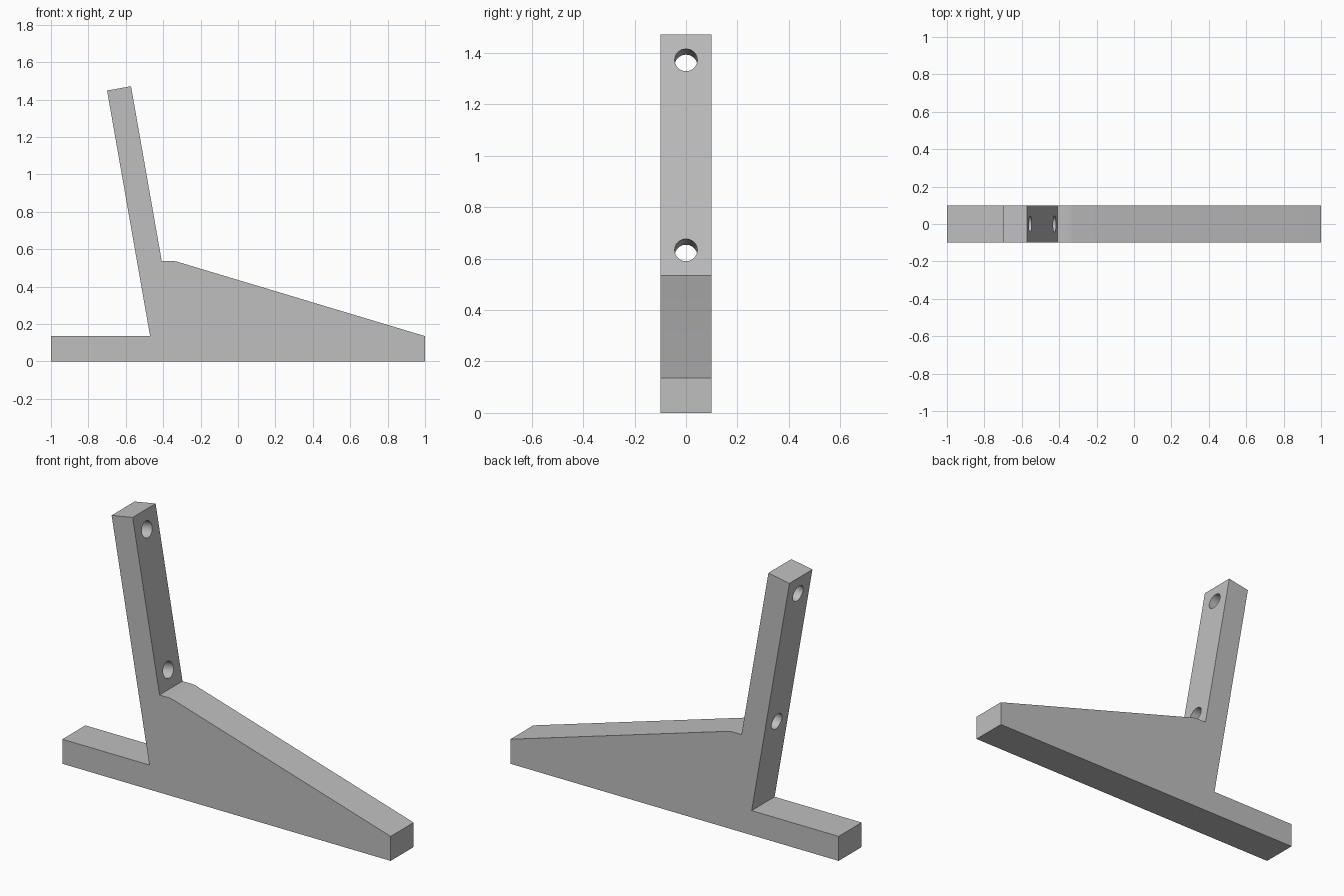
import bpy, bmesh, math
from mathutils import Vector

if "Cube" in bpy.data.objects:
    bpy.data.objects.remove(bpy.data.objects["Cube"])

DEPTH = 0.2
HOLE_RADIUS = 0.044

grey = bpy.data.materials.new("light_grey")
grey.diffuse_color = (0.52, 0.52, 0.53, 1)
grey.use_nodes = True
grey.node_tree.nodes["Principled BSDF"].inputs["Base Color"].default_value = grey.diffuse_color

# Side outline: long foot, sloping gusset, leaning post, short heel
outline = [(-1, 0), (1, 0), (1, 0.135), (-0.325, 0.533), (-0.345, 0.537),
           (-0.408, 0.537), (-0.572, 1.471), (-0.70, 1.448),
           (-0.47, 0.135), (-1, 0.135)]

bm = bmesh.new()
face = bm.faces.new([bm.verts.new((x, -DEPTH / 2, z)) for x, z in outline])
ext = bmesh.ops.extrude_face_region(bm, geom=[face])
bmesh.ops.translate(bm, vec=(0, DEPTH, 0),
                    verts=[v for v in ext["geom"] if isinstance(v, bmesh.types.BMVert)])
bmesh.ops.recalc_face_normals(bm, faces=bm.faces)
mesh = bpy.data.meshes.new("support_stand")
bm.to_mesh(mesh)
bm.free()
stand = bpy.data.objects.new("support_stand", mesh)
bpy.context.collection.objects.link(stand)
mesh.materials.append(grey)

# Two screw holes, square to the leaning post
post_dir = Vector((-0.572 + 0.408, 0, 1.471 - 0.537)).normalized()
lean = math.atan2(-post_dir.x, post_dir.z)
bpy.context.view_layer.objects.active = stand
for name, z in (("upper_hole_cutter", 1.372), ("lower_hole_cutter", 0.633)):
    x = -0.408 + (z - 0.537) * post_dir.x / post_dir.z
    bpy.ops.mesh.primitive_cylinder_add(vertices=48, radius=HOLE_RADIUS, depth=0.5,
                                        location=(x, 0, z),
                                        rotation=(0, math.pi / 2 - lean, 0))
    cutter = bpy.context.object
    cutter.name = name
    cutter.data.materials.append(grey)
    # keep the cutter centred in the post so it clears the gusset
    cutter.location -= Vector((post_dir.z, 0, -post_dir.x)) * 0.065
    cutter.hide_render = True
    cutter.hide_set(True)
    cut = stand.modifiers.new(name, 'BOOLEAN')
    cut.operation = 'DIFFERENCE'
    cut.solver = 'EXACT'
    cut.object = cutter

# Apply the cuts, then smooth the hole walls and the soft bend of the gusset
bpy.ops.object.select_all(action='DESELECT')
stand.select_set(True)
bpy.context.view_layer.objects.active = stand
for mod in list(stand.modifiers):
    bpy.ops.object.modifier_apply(modifier=mod.name)
for helper in [o for o in bpy.data.objects if o.name.endswith("_cutter")]:
    bpy.data.objects.remove(helper, do_unlink=True)
bpy.ops.object.shade_smooth_by_angle(angle=math.radians(30))
